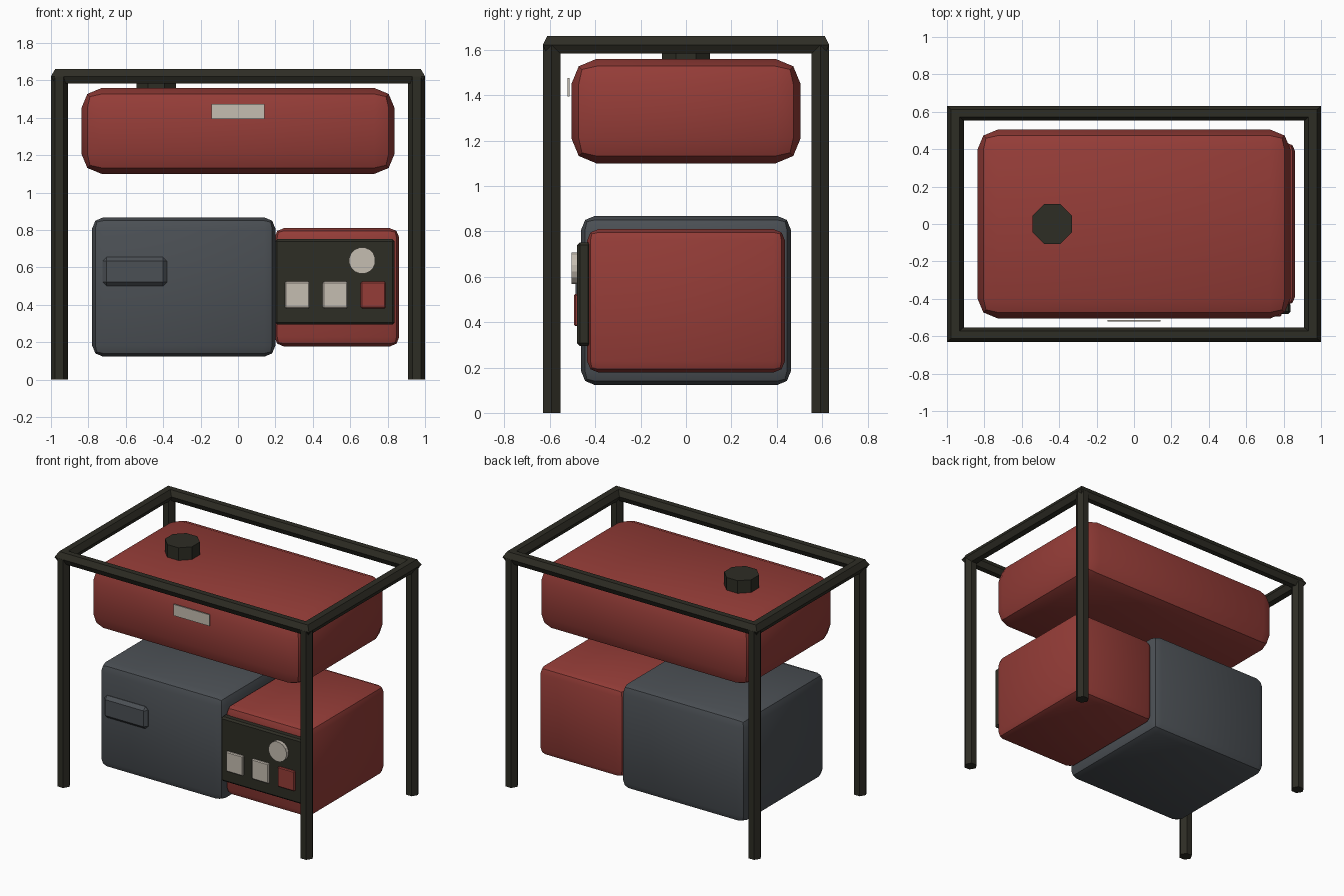
import bpy, bmesh, math
from math import pi, cos, sin

if "Cube" in bpy.data.objects:
    bpy.data.objects.remove(bpy.data.objects["Cube"])


def colour(name, rgb):
    m = bpy.data.materials.new(name)
    m.diffuse_color = (*rgb, 1)
    m.use_nodes = True
    m.node_tree.nodes["Principled BSDF"].inputs["Base Color"].default_value = m.diffuse_color
    return m


RED = colour("red paint", (0.30, 0.046, 0.039))
GREY = colour("slate grey", (0.070, 0.079, 0.089))
DARK = colour("dark olive", (0.027, 0.026, 0.018))
BEIGE = colour("pale beige", (0.56, 0.51, 0.44))


def finish(name, bm, mat, smooth=False):
    bmesh.ops.recalc_face_normals(bm, faces=bm.faces[:])
    me = bpy.data.meshes.new(name)
    bm.to_mesh(me)
    bm.free()
    me.materials.append(mat)
    ob = bpy.data.objects.new(name, me)
    bpy.context.collection.objects.link(ob)
    if smooth:
        bpy.ops.object.select_all(action='DESELECT')
        ob.select_set(True)
        bpy.context.view_layer.objects.active = ob
        bpy.ops.object.shade_smooth_by_angle(angle=math.radians(30))
    return ob


def box(name, x, y, z, mat, bevel=0, segs=2):
    """Box given by (min, max) pairs, with rounded edges."""
    bm = bmesh.new()
    bmesh.ops.create_cube(bm, size=1)
    for v in bm.verts:
        v.co = [(a + b) / 2 + c * (b - a) for c, (a, b) in zip(v.co, (x, y, z))]
    if bevel:
        bmesh.ops.bevel(bm, geom=bm.edges[:] + bm.verts[:], offset=bevel,
                        segments=segs, profile=0.5, affect='EDGES')
    return finish(name, bm, mat, bevel > 0 and segs > 1)


def prism(name, centre, r, n, lo, hi, mat, phase=0.0, axis='Z'):
    """Straight n-sided prism along Z or Y."""
    bm = bmesh.new()
    rings = []
    for h in (lo, hi):
        ring = []
        for i in range(n):
            a = phase + 2 * pi * i / n
            u, w = centre[0] + r * cos(a), centre[1] + r * sin(a)
            ring.append(bm.verts.new((u, w, h) if axis == 'Z' else (u, h, w)))
        rings.append(ring)
        bm.faces.new(ring)
    for i in range(n):
        j = (i + 1) % n
        bm.faces.new((rings[0][i], rings[0][j], rings[1][j], rings[1][i]))
    return finish(name, bm, mat)


# Frame: four hexagonal posts
PX, PY, TOP, R = 0.955, 0.592, 1.622, 0.045
for sx, side in ((-1, "left"), (1, "right")):
    for sy, end in ((-1, "front"), (1, "back")):
        prism(f"frame_post_{end}_{side}", (sx * PX, sy * PY), R, 6, 0, TOP, DARK)

# Frame: mitred top rectangle of the same hexagonal tube
bm = bmesh.new()
rings = []
for sx, sy in ((-1, -1), (1, -1), (1, 1), (-1, 1)):
    ring = []
    for i in range(6):
        o, h = R * cos(i * pi / 3), R * sin(i * pi / 3)
        ring.append(bm.verts.new((sx * (PX + o), sy * (PY + o * 0.88), TOP + h)))
    rings.append(ring)
for k in range(4):
    a, b = rings[k], rings[(k + 1) % 4]
    for i in range(6):
        j = (i + 1) % 6
        bm.faces.new((a[i], a[j], b[j], b[i]))
finish("frame_top_rails", bm, DARK)

# Fuel tank with cap and badge plate
box("fuel_tank", (-0.838, 0.838), (-0.505, 0.505), (1.10, 1.56), RED, 0.11)
prism("fuel_cap", (-0.437, 0), 0.115, 8, 1.52, 1.65, DARK, pi / 8)
box("tank_plate", (-0.143, 0.141), (-0.522, -0.513), (1.395, 1.475), BEIGE)

# Engine housing with its front grip
box("engine_housing", (-0.78, 0.20), (-0.462, 0.462), (0.123, 0.868), GREY, 0.06)
box("housing_grip", (-0.724, -0.38), (-0.488, -0.44), (0.50, 0.657), GREY, 0.022, 1)

# Generator housing and control panel
box("generator_housing", (0.195, 0.862), (-0.436, 0.436), (0.178, 0.81), RED, 0.05)
box("control_panel", (0.197, 0.838), (-0.48, -0.42), (0.295, 0.752), DARK, 0.012, 1)
prism("gauge", (0.664, 0.637), 0.071, 16, -0.505, -0.47, BEIGE, pi / 16, 'Y')
for name, x, mat in (("socket_left", 0.316, BEIGE), ("socket_right", 0.519, BEIGE),
                     ("power_switch", 0.722, RED)):
    box(name, (x - 0.066, x + 0.066), (-0.494, -0.47), (0.382, 0.524), mat, 0.006, 1)
